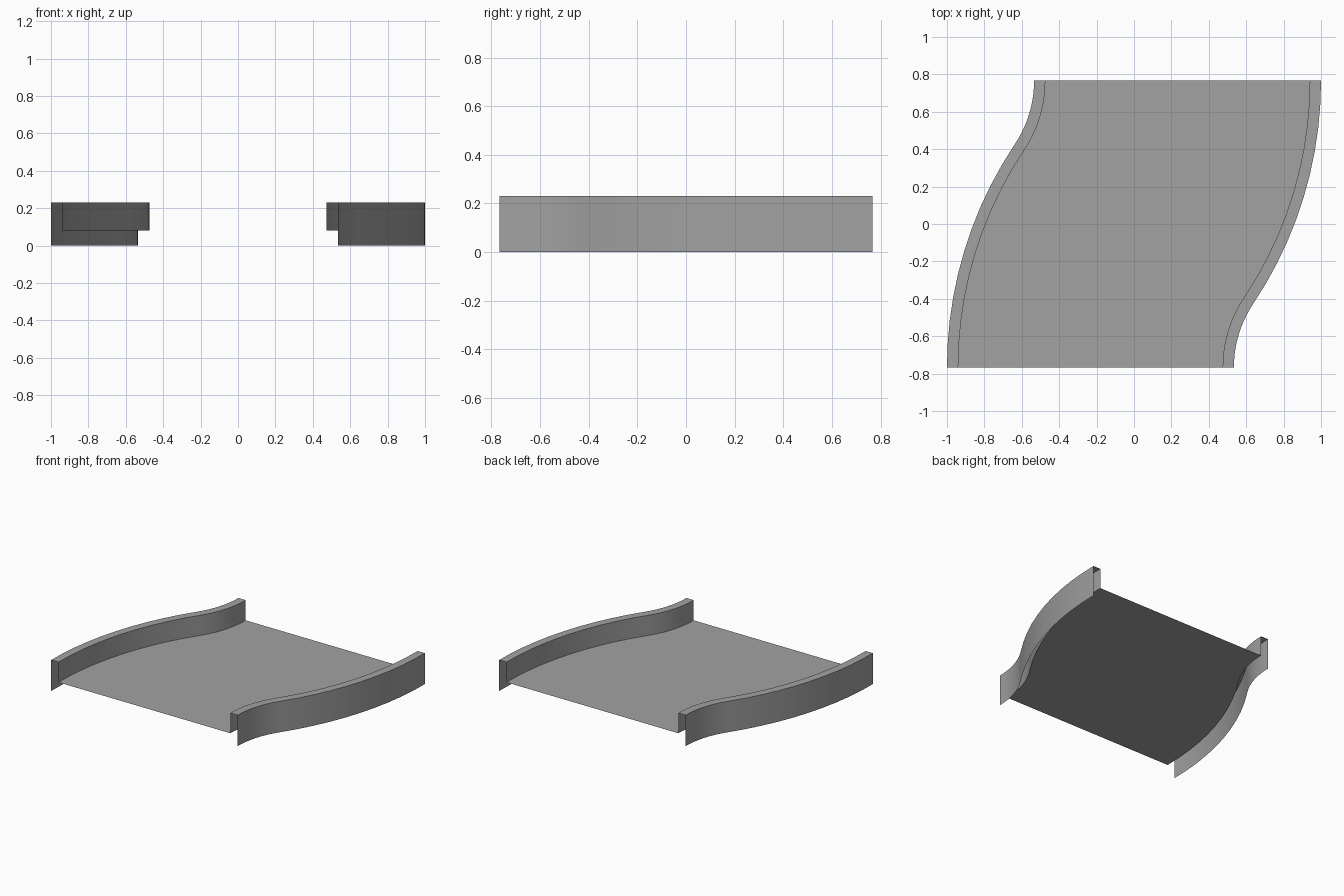
import bpy
import bmesh
import math

cube = bpy.data.objects.get("Cube")
if cube:
    bpy.data.objects.remove(cube, do_unlink=True)

# Overall dimensions
HALF_LENGTH = 0.767
HALF_WIDTH = 0.767      # centre line to outer wall
KERB = 0.06             # kerb thickness
SHIFT = 0.233           # sideways shift of each road end
DECK_Z, TOP_Z = 0.08, 0.23
STEPS = 10              # segments per bend

# Two equal, opposite bends that meet at the origin
BEND = 2 * math.atan(SHIFT / HALF_LENGTH)
RADIUS = HALF_LENGTH / math.sin(BEND)

grey = bpy.data.materials.new("concrete grey")
grey.use_nodes = True
colour = (0.36, 0.36, 0.36, 1)
grey.diffuse_color = colour
grey.node_tree.nodes["Principled BSDF"].inputs["Base Color"].default_value = colour


def edge_line(offset):
    """S-shaped line running parallel to the road centre line."""
    first, second = [], []
    for i in range(STEPS + 1):
        a = BEND * i / STEPS
        r = RADIUS - offset
        first.append((-SHIFT + RADIUS - r * math.cos(a), -HALF_LENGTH + r * math.sin(a)))
        a = BEND - a
        r = RADIUS + offset
        second.append((SHIFT - RADIUS + r * math.cos(a), HALF_LENGTH - r * math.sin(a)))
    return first + second[1:]


def sweep(name, section):
    """Sweep an open section of (offset, height) points along the road."""
    bm = bmesh.new()
    rows = [[bm.verts.new((x, y, z)) for x, y in edge_line(off)] for off, z in section]
    for low, high in zip(rows, rows[1:]):
        for i in range(len(low) - 1):
            bm.faces.new((low[i], high[i], high[i + 1], low[i + 1]))
    mesh = bpy.data.meshes.new(name)
    bm.to_mesh(mesh)
    bm.free()
    mesh.materials.append(grey)
    obj = bpy.data.objects.new(name, mesh)
    bpy.context.collection.objects.link(obj)
    bpy.ops.object.select_all(action="DESELECT")
    obj.select_set(True)
    bpy.context.view_layer.objects.active = obj
    bpy.ops.object.shade_smooth_by_angle(angle=math.radians(30))


# Road surface between the kerbs
inner = HALF_WIDTH - KERB
sweep("road_deck", [(-inner, DECK_Z), (inner, DECK_Z)])

# Open-bottomed kerbs: outer wall, top strip, inner wall
kerb = [(HALF_WIDTH, 0), (HALF_WIDTH, TOP_Z), (inner, TOP_Z), (inner, DECK_Z)]
sweep("left_kerb", kerb[::-1])
sweep("right_kerb", [(-off, z) for off, z in kerb])
